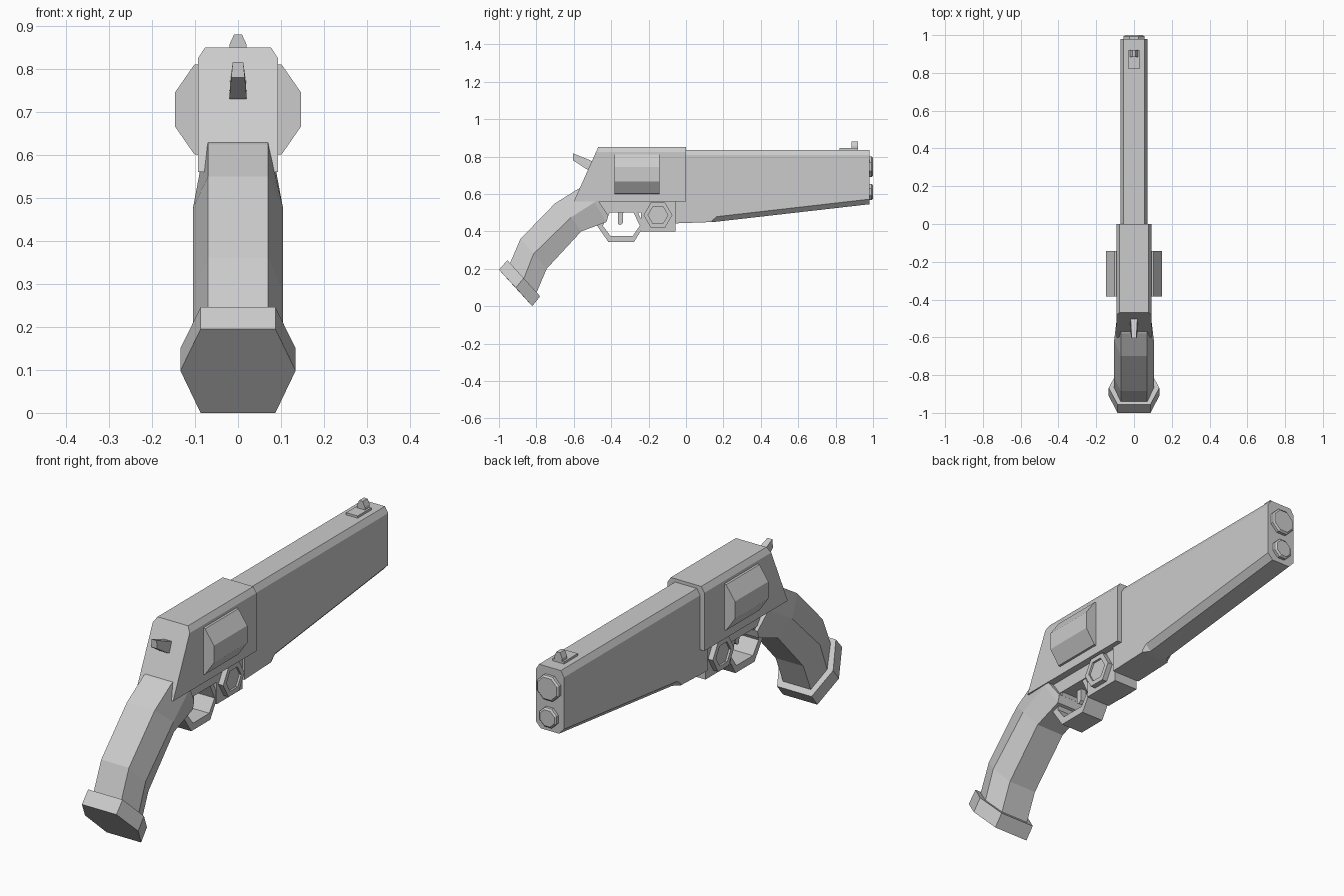
import bpy, bmesh, math

if "Cube" in bpy.data.objects:
    bpy.data.objects.remove(bpy.data.objects["Cube"])


def loft(name, rings, closed=False):
    """Skin a list of equal-length point rings; cap the ends unless closed."""
    bm = bmesh.new()
    vs = [[bm.verts.new(p) for p in r] for r in rings]
    n, m = len(vs[0]), len(vs)
    for i in range(m if closed else m - 1):
        a, b = vs[i], vs[(i + 1) % m]
        for j in range(n):
            k = (j + 1) % n
            bm.faces.new((a[j], a[k], b[k], b[j]))
    if not closed:
        bm.faces.new(vs[0])
        bm.faces.new(vs[-1])
    bmesh.ops.recalc_face_normals(bm, faces=bm.faces[:])
    me = bpy.data.meshes.new(name)
    bm.to_mesh(me)
    bm.free()
    ob = bpy.data.objects.new(name, me)
    bpy.context.collection.objects.link(ob)
    return ob


def prism(name, profile, half):
    """Extrude a (y, z) profile symmetrically across x."""
    return loft(name, [[(s * half, y, z) for y, z in profile] for s in (-1, 1)])


def box(name, half, y0, y1, z0, z1):
    return prism(name, [(y0, z0), (y1, z0), (y1, z1), (y0, z1)], half)


def ngon(n, r, a, b, turn=0.0):
    return [(a + r * math.cos(turn + math.tau * i / n),
             b + r * math.sin(turn + math.tau * i / n)) for i in range(n)]


def mirrored(half):
    """Complete a right-half outline of (x, z) points."""
    return half + [(-x, z) for x, z in reversed(half)]


def hex_ring(half_end, half_mid, back, mid, front):
    """Hexagonal section from back, middle and front (y, z) points."""
    return [(half_end, *back), (half_mid, *mid), (half_end, *front),
            (-half_end, *front), (-half_mid, *mid), (-half_end, *back)]


# Frame with sloped rear and chamfered top
sec = mirrored([(.093, .56), (.093, .825), (.077, .85)])
loft("frame", [[(x, -.6 + (z - .56) * .45, z) for x, z in sec],
               [(x, 0, z) for x, z in sec]])

# Tapering barrel, with the lower chamfer starting ahead of the frame
rings = []
for y, zb, w, c in ((-.055, .443, .07, .008), (.14, .45, .07, .008),
                    (.165, .452, .046, .027), (.98, .545, .046, .027)):
    s = mirrored([(w, zb), (.071, zb + c), (.071, .808), (.055, .835)])
    rings.append([(x, y, z) for x, z in s])
loft("barrel", rings)

# Muzzle ends
for name, r, z in (("upper_muzzle", .06, .745), ("lower_muzzle", .047, .61)):
    loft(name, [[(x, y, zz) for x, zz in ngon(8, rr, 0, z, math.pi / 8)]
                for y, rr in ((.96, r), (.993, r), (1.0, r - .008))])

# Cylinder bulging out through the frame
cyl = mirrored([(.09, -.106), (.102, -.104), (.147, -.039),
                (.147, .039), (.102, .104), (.09, .106)])
loft("cylinder", [[(x, y, .706 + z) for x, z in cyl] for y in (-.383, -.143)])

# Hammer, narrower at the tip
loft("hammer", [[(-.02, -.45, .70), (.02, -.45, .70), (.018, -.45, .755), (-.018, -.45, .755)],
                [(-.02, -.535, .735), (.02, -.535, .735), (.018, -.50, .775), (-.018, -.50, .775)],
                [(-.016, -.604, .78), (.016, -.604, .78), (.012, -.604, .817), (-.012, -.604, .817)]])

# Front sight
box("sight_base", .029, .82, .92, .825, .845)
loft("sight_post", [[(x, y, z) for x, z in
                     mirrored([(.02, .84), (.02, .857), (.009, .881)])]
                    for y in (.885, .92)])

# Lower receiver, trigger and guard
box("lower_block", .06, -.24, -.055, .40, .57)
box("lower_rail", .06, -.48, -.2, .50, .57)
prism("trigger", [(-.365, .51), (-.335, .51), (-.338, .445), (-.352, .433), (-.363, .44)], .014)
outer = [(-.475, .43), (-.415, .343), (-.278, .343), (-.225, .43), (-.27, .53), (-.42, .53)]
inner = [(-.445, .43), (-.403, .375), (-.285, .375), (-.247, .43), (-.28, .50), (-.408, .50)]
loft("trigger_guard", [[(-.055, *o), (.055, *o), (.055, *i), (-.055, *i)]
                       for o, i in zip(outer, inner)], closed=True)

# Hexagonal pivot bolt, recessed rim on both sides
for side, s in (("left", -1), ("right", 1)):
    loft("pivot_bolt_" + side, [[(s * x, y, z) for y, z in ngon(6, r, -.15, .487)]
                                for x, r in ((.04, .077), (.084, .077), (.084, .053), (.075, .053))])

# Curved grip lofted through hexagonal sections
loft("grip", [hex_ring(.07, .088, (-.53, .645), (-.47, .565), (-.415, .485)),
              hex_ring(.07, .090, (-.58, .625), (-.49, .555), (-.425, .45)),
              hex_ring(.07, .105, (-.70, .55), (-.615, .475), (-.56, .40)),
              hex_ring(.07, .105, (-.885, .36), (-.815, .28), (-.745, .20)),
              hex_ring(.07, .105, (-.945, .22), (-.87, .14), (-.80, .07))])

# Butt cap
loft("butt_cap", [hex_ring(.087, .134, (-.955, .246), (-.868, .15), (-.78, .053)),
                  hex_ring(.087, .134, (-1.0, .195), (-.91, .098), (-.822, 0))])
